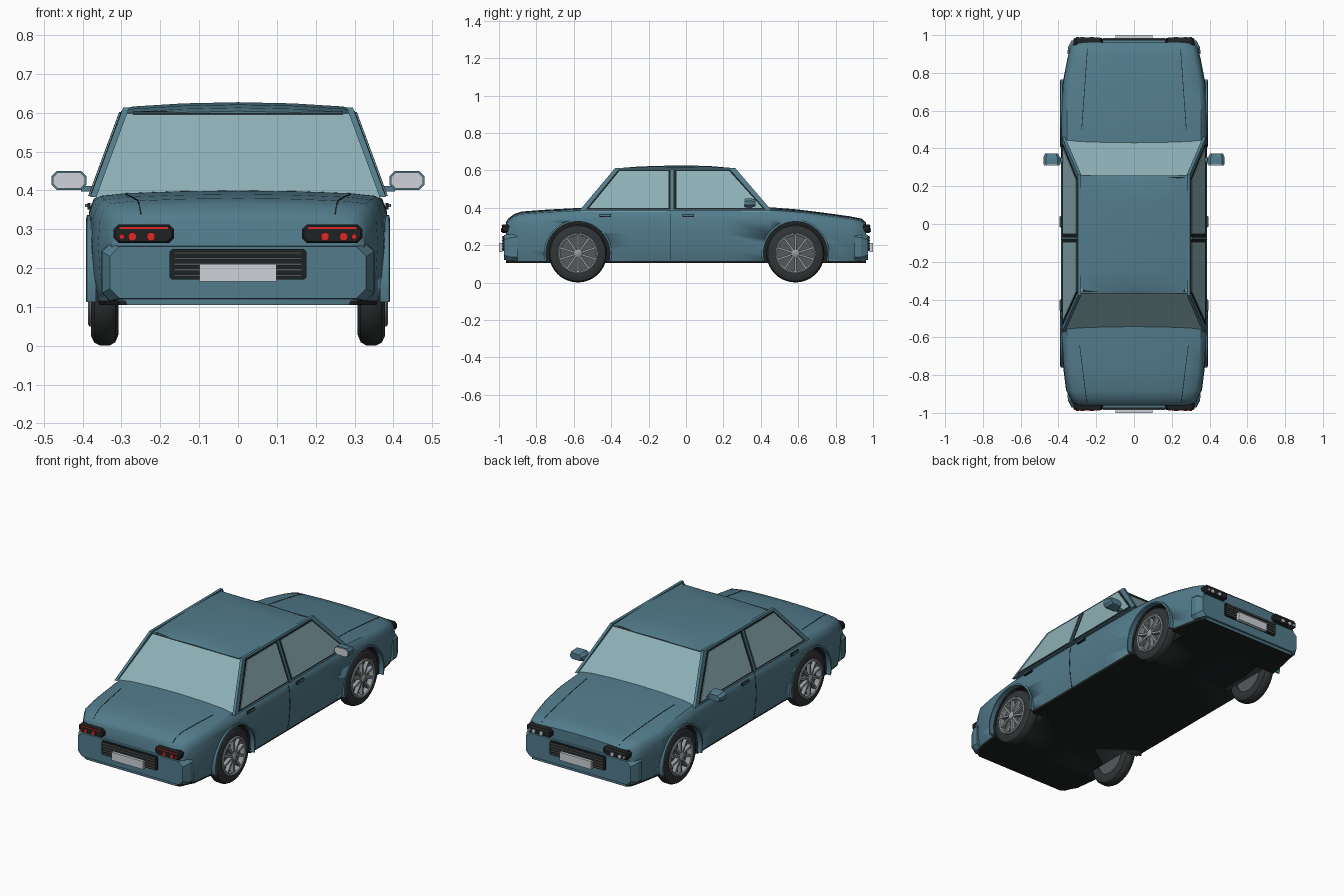
import bpy, bmesh, math
from mathutils import Vector, Matrix
from mathutils.bvhtree import BVHTree

if "Cube" in bpy.data.objects:
    bpy.data.objects.remove(bpy.data.objects["Cube"])


def mat(name, r, g, b):
    m = bpy.data.materials.new(name)
    m.diffuse_color = (r, g, b, 1)
    m.use_nodes = True
    m.node_tree.nodes["Principled BSDF"].inputs["Base Color"].default_value = m.diffuse_color
    return m


PAINT = mat("teal paint", .085, .20, .26)
BLACK = mat("black", .013, .016, .017)
GLASS = mat("pale glass", .27, .44, .47)
TYRE = mat("tyre rubber", .03, .035, .036)
SILVER = mat("rim silver", .30, .33, .34)
WHITE = mat("plate white", .62, .65, .68)
RED = mat("lamp red", .75, .02, .02)
GREY = mat("grille grey", .09, .10, .105)


def finish(name, bm, mats, mirror=False, bevel=0, angle=35):
    bmesh.ops.recalc_face_normals(bm, faces=bm.faces)
    me = bpy.data.meshes.new(name)
    bm.to_mesh(me)
    bm.free()
    ob = bpy.data.objects.new(name, me)
    bpy.context.collection.objects.link(ob)
    for m in mats:
        me.materials.append(m)
    if bevel:
        b = ob.modifiers.new("bevel", 'BEVEL')
        b.width, b.segments = bevel, 2
    if mirror:
        ob.modifiers.new("mirror", 'MIRROR')
    bpy.ops.object.select_all(action='DESELECT')
    bpy.context.view_layer.objects.active = ob
    ob.select_set(True)
    bpy.ops.object.shade_smooth_by_angle(angle=math.radians(angle))
    return ob


def loft(name, rings, mats, closed=False, **kw):
    """Skin a row of rings; cap the ends unless the row is closed."""
    bm = bmesh.new()
    vs = [[bm.verts.new(p) for p in r] for r in rings]
    n = len(vs[0])
    pairs = list(zip(vs, vs[1:])) + ([(vs[-1], vs[0])] if closed else [])
    for a, b in pairs:
        for i in range(n):
            bm.faces.new((a[i], a[(i + 1) % n], b[(i + 1) % n], b[i]))
    if not closed:
        bm.faces.new(vs[0])
        bm.faces.new(vs[-1])
    return finish(name, bm, mats, **kw)


def box(name, c, size, m, rot=None, **kw):
    bm = bmesh.new()
    bmesh.ops.create_cube(bm, size=1)
    bm.transform(Matrix.Translation(c) @ (rot or Matrix()) @ Matrix.Diagonal((*size, 1)))
    return finish(name, bm, [m], **kw)


def lathe(name, prof, cy, cz, m, seg=40, **kw):
    """Spin (x, radius) points round an axle along x."""
    rings = []
    for k in range(seg):
        a = math.tau * k / seg
        rings.append([(x, cy + r * math.cos(a), cz + r * math.sin(a)) for x, r in prof])
    return loft(name, rings, [m], closed=True, **kw)


def half_ring(y, half):
    return [(x, y, z) for x, z in half] + [(-x, y, z) for x, z in half[-2:0:-1]]


# body shell: y, half width, top height
stations = [(-.962, .305, .325), (-.95, .325, .343), (-.92, .338, .366), (-.88, .360, .380),
            (-.75, .376, .390), (-.58, .387, .399), (-.3, .386, .405), (.2, .386, .407),
            (.45, .387, .403), (.6, .388, .391), (.75, .377, .372), (.88, .352, .354),
            (.94, .336, .342), (.962, .318, .322)]


def body_section(w, t):
    return [(0, .105), (w - .02, .105), (w - .016, .117), (w - .005, .18), (w, .26),
            (w - .004, t - .06), (w - .014, t - .03), (w - .032, t - .014),
            (w * .75, t - .007), (w * .4, t - .002), (0, t)]


body = loft("body_shell", [half_ring(y, body_section(w, t)) for y, w, t in stations], [PAINT, BLACK])
for p in body.data.polygons:
    if p.center.z < .113:
        p.material_index = 1

# wheel arches cut out of the shell
AXLES, RW = (-.578, .585), .156
for cy in AXLES:
    for s in (1, -1):
        bm = bmesh.new()
        bmesh.ops.create_cone(bm, cap_ends=True, segments=40, radius1=.172, radius2=.172, depth=.2)
        bm.transform(Matrix.Translation((s * .385, cy, .156)) @ Matrix.Rotation(math.pi / 2, 4, 'Y'))
        cut = finish("arch_cutter", bm, [PAINT, BLACK])
        for p in cut.data.polygons:
            p.material_index = 1
        bo = body.modifiers.new("arch", 'BOOLEAN')
        bo.operation, bo.solver, bo.object = 'DIFFERENCE', 'EXACT', cut
        bpy.context.view_layer.objects.active = body
        bpy.ops.object.modifier_move_to_index(modifier="arch", index=0)
        bpy.ops.object.modifier_apply(modifier="arch")
        bpy.data.objects.remove(cut)

# thin raised lip round each arch
for i, cy in enumerate(AXLES):
    rings = []
    for k in range(25):
        a = math.radians(-14 + 208 * k / 24)
        rings.append([(x, cy + r * math.cos(a), .156 + r * math.sin(a))
                      for x, r in ((.365, .171), (.391, .171), (.389, .181), (.365, .181))])
    loft(f"arch_lip_{i}", rings, [PAINT], mirror=True)

# roof panel
roof = [(-.368, .604), (-.35, .613), (-.25, .621), (-.05, .627), (.12, .624), (.235, .614), (.256, .604)]
loft("roof", [half_ring(y, [(0, .598), (.284, .598), (.292, max(.601, t - .016)), (.27, max(.602, t - .011)),
                            (.14, t - .003), (0, t)]) for y, t in roof], [PAINT])

# windscreen and rear window block, with black strips under the roof
loft("end_windows", [[(w, b, z), (w, f, z), (-w, f, z), (-w, b, z)]
                     for w, b, f, z in ((.366, -.562, .452, .38), (.284, -.352, .242, .602))], [GLASS])
for n, y in (("front", .244), ("rear", -.354)):
    box(f"{n}_roof_seal", (0, y, .599), (.54, .012, .007), BLACK)


# sloping side frames, trims and windows
def side_plate(name, pts, m, lo, hi):
    def at(off):
        return [(.378 - .083 * (z - .385) / .225 + off, y, z) for y, z in pts]
    loft(name, [at(lo), at(hi)], [m], mirror=True)


side_plate("side_frame", [(-.572, .383), (.460, .383), (.262, .614), (-.378, .614)], PAINT, -.014, .002)
side_plate("side_trim", [(-.535, .392), (.425, .392), (.237, .604), (-.362, .604)], BLACK, 0, .004)
side_plate("rear_side_window", [(-.517, .400), (-.094, .400), (-.094, .598), (-.355, .598)], GLASS, 0, .007)
side_plate("front_side_window", [(-.052, .400), (.408, .400), (.230, .598), (-.052, .598)], GLASS, 0, .007)
side_plate("door_pillar", [(-.082, .385), (-.068, .385), (-.068, .602), (-.082, .602)], PAINT, 0, .008)

# panel seams laid onto the shell
tree = BVHTree.FromPolygons([v.co for v in body.data.vertices], [p.vertices for p in body.data.polygons])


def seam(name, a, b, direction, across):
    rings, d = [], Vector(direction)
    for k in range(17):
        hit = tree.ray_cast(Vector(a).lerp(Vector(b), k / 16), d)[0]
        if hit:
            w = Vector(across) * .0017
            rings.append([hit - w - d * .0015, hit + w - d * .0015, hit + w + d * .002, hit - w + d * .002])
    loft(name, rings, [BLACK], mirror=True)


seam("bonnet_seam", (.277, .50, 1), (.245, .95, 1), (0, 0, -1), (1, 0, 0))
seam("boot_seam", (.288, -.64, 1), (.25, -.945, 1), (0, 0, -1), (1, 0, 0))
seam("door_seam", (1, -.082, .12), (1, -.082, .38), (-1, 0, 0), (0, 1, 0))
seam("waist_seam", (1, -.5, .388), (1, .4, .388), (-1, 0, 0), (0, 0, 1))

# door handles
for i, y in enumerate((.012, -.432)):
    box(f"handle_recess_{i}", (.384, y, .359), (.008, .062, .016), BLACK, mirror=True)
    box(f"door_handle_{i}", (.390, y, .361), (.008, .054, .008), PAINT, mirror=True)


def octagon(x0, x1, z0, z1, c, y):
    return [(x, y, z) for x, z in ((x0 + c, z0), (x1 - c, z0), (x1, z0 + c), (x1, z1 - c),
                                   (x1 - c, z1), (x0 + c, z1), (x0, z1 - c), (x0, z0 + c))]


# door mirrors
loft("mirror_housing", [octagon(.402, .472, .408, .442, .012, .372), octagon(.390, .480, .401, .450, .014, .350),
                        octagon(.390, .480, .401, .450, .014, .315)], [PAINT], mirror=True, angle=25)
loft("mirror_glass", [octagon(.394, .476, .405, .446, .012, .316), octagon(.394, .476, .405, .446, .012, .310)],
     [WHITE], mirror=True)
box("mirror_stalk", (.384, .34, .404), (.04, .025, .014), PAINT, mirror=True)

# bumpers, lamps, grilles and number plates at both ends
for end, s, lamp in (("rear", -1, RED), ("front", 1, WHITE)):
    loft(f"{end}_bumper", [octagon(-.352, .352, .116, .264, .02, s * .90),
                           octagon(-.350, .350, .116, .262, .02, s * .935),
                           octagon(-.330, .330, .122, .255, .025, s * .972)], [PAINT], angle=25)
    loft(f"{end}_lamp_housing", [octagon(.165, .320, .265, .312, .012, s * .94),
                                 octagon(.165, .320, .265, .312, .012, s * .978),
                                 octagon(.170, .315, .269, .308, .011, s * .984)], [BLACK], mirror=True)
    box(f"{end}_lamp_strip", (.243, s * .984, .303), (.125, .006, .005), lamp if s < 0 else GREY, mirror=True)
    for i, (x, r) in enumerate(((.224, .011), (.272, .011), (.299, .007))):
        bm = bmesh.new()
        bmesh.ops.create_cone(bm, cap_ends=True, segments=16, radius1=r, radius2=r, depth=.008)
        bm.transform(Matrix.Translation((x, s * .986, .281)) @ Matrix.Rotation(math.pi / 2, 4, 'X'))
        finish(f"{end}_lamp_{i}", bm, [lamp], mirror=True)
    loft(f"{end}_grille", [octagon(-.176, .176, .170, .249, .006, s * .95),
                           octagon(-.176, .176, .170, .249, .006, s * .980)], [BLACK])
    for i in range(5):
        box(f"{end}_grille_bar_{i}", (0, s * .981, .181 + i * .0145), (.33, .008, .006), GREY)
    box(f"{end}_number_plate", (0, s * .990, .188), (.198, .02, .046), WHITE)

# wheels with ten-spoke rims
for n, cy in zip(("rear", "front"), AXLES):
    lathe(f"{n}_tyre", [(.312, .098), (.308, .128), (.316, .147), (.330, .155), (.356, .155), (.370, .148),
                        (.379, .130), (.377, .104), (.36, .098)], cy, RW, TYRE, mirror=True)
    lathe(f"{n}_rim_back", [(.318, .0005), (.318, .101), (.352, .101), (.352, .0005)], cy, RW, GREY, mirror=True)
    lathe(f"{n}_rim_ring", [(.345, .094), (.345, .107), (.382, .107), (.386, .101), (.382, .094)],
          cy, RW, SILVER, mirror=True)
    lathe(f"{n}_hub", [(.345, .0005), (.345, .024), (.384, .022), (.390, .013), (.390, .0005)],
          cy, RW, SILVER, seg=20, mirror=True)
    for k in range(10):
        rot = Matrix.Rotation(math.tau * k / 10, 4, 'X')
        c = Vector((.370, cy, RW)) + rot @ Vector((0, 0, .058))
        box(f"{n}_spoke_{k}", c, (.022, .011, .08), SILVER, rot=rot, mirror=True)
